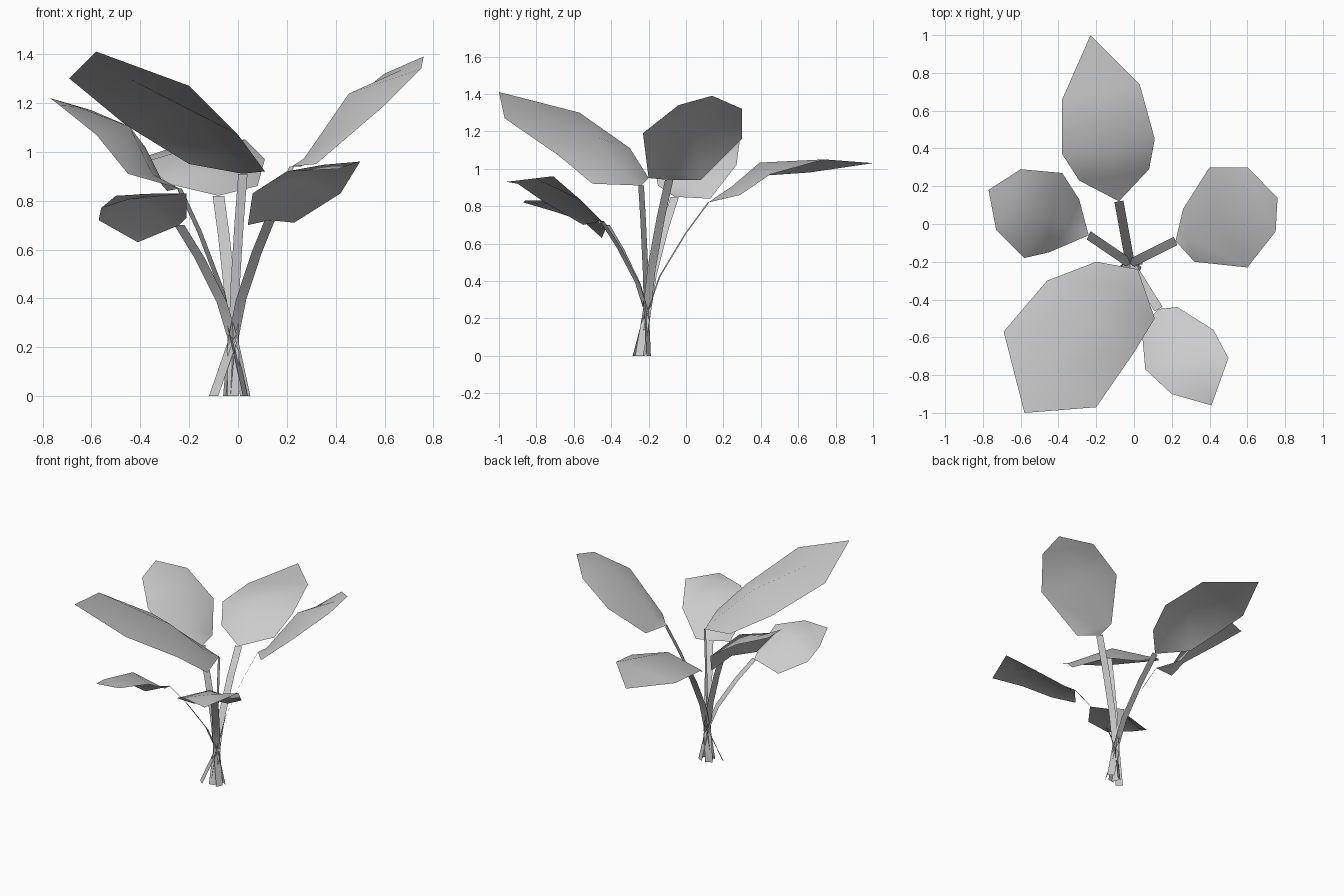
import bpy
from mathutils import Vector

cube = bpy.data.objects.get("Cube")
if cube:
    bpy.data.objects.remove(cube)


def make_material(name, colour):
    material = bpy.data.materials.new(name)
    material.use_nodes = True
    material.diffuse_color = colour
    material.node_tree.nodes["Principled BSDF"].inputs["Base Color"].default_value = colour
    return material


grey = make_material("plain grey", (0.6, 0.6, 0.6, 1))
ARCHES = (0.12, 0.14, 0.02)                   # midrib rise per unit of leaf width
CROSSING = Vector((-0.02, -0.21, 0.23))       # where all stems meet
STEM_HALF_WIDTH = 0.024


def add_mesh(name, points, faces):
    mesh = bpy.data.meshes.new(name)
    mesh.from_pydata(points, [], faces)
    mesh.materials.append(grey)
    for polygon in mesh.polygons:
        polygon.use_smooth = True
    obj = bpy.data.objects.new(name, mesh)
    bpy.context.collection.objects.link(obj)


def add_leaf(name, rim):
    """Eight rim points from base round to tip and back, raised along a midrib."""
    up = (rim[4] - rim[0]).cross(rim[6] - rim[2]).normalized()
    if up.z < 0:
        up.negate()
    midrib = []
    for i, arch in enumerate(ARCHES, 1):
        a, b = rim[i], rim[8 - i]
        midrib.append((a + b) / 2 + up * arch * (a - b).length)
    spine = [0, 8, 9, 10, 4]
    faces = []
    for i in range(4):
        for side in (range(5), [0, 7, 6, 5, 4]):
            corners = [spine[i], side[i], side[i + 1], spine[i + 1]]
            faces.append(list(dict.fromkeys(corners)))
    # Wind every face so that it looks upward
    points = rim + midrib
    for face in faces:
        a, b, c = (points[k] for k in face[:3])
        if (b - a).cross(c - a).dot(up) < 0:
            face.reverse()
    add_mesh(name, points, faces)


def add_stem(name, foot, top, heading):
    """Flat ribbon from the foot through the crossing, facing along the leaf."""
    rise = top - CROSSING
    path = [Vector((*foot, 0)), CROSSING]
    for t in (0.33, 0.72, 1.0):
        spread = t ** 1.4
        path.append(CROSSING + Vector((rise.x * spread, rise.y * spread, rise.z * t)))
    across = Vector((heading.y, -heading.x, 0)).normalized() * STEM_HALF_WIDTH
    points = [p + across * s for p in path for s in (-1, 1)]
    faces = [(i, i + 1, i + 3, i + 2) for i in range(0, len(points) - 2, 2)]
    add_mesh(name, points, faces)


def add_branch(side, foot, outline):
    rim = [Vector(p) for p in outline]
    add_leaf(side + "_leaf", rim)
    add_stem(side + "_stem", foot, rim[0], rim[4] - rim[0])


# Back leaf
add_branch("back", (-0.02, -0.26), [
    (-.08, .12, .82), (.08, .29, .86), (.11, .45, .97), (.03, .74, 1.05),
    (-.23, 1, 1.03), (-.38, .66, .98), (-.38, .37, .96), (-.29, .23, .87)])

# Upper leaf on the left side
add_branch("left", (-0.04, -0.24), [
    (.22, -.09, .94), (.32, -.2, .95), (.6, -.23, 1.19), (.75, -.04, 1.34),
    (.76, .14, 1.39), (.6, .3, 1.32), (.4, .3, 1.16), (.26, .08, .94)])

# Upper leaf on the right side
add_branch("right", (0.03, -0.25), [
    (-.24, -.06, .85), (-.45, -.15, .91), (-.58, -.18, 1.07), (-.73, -.03, 1.19),
    (-.77, .18, 1.22), (-.6, .29, 1.17), (-.38, .27, 1.02), (-.29, .13, .84)])

# Large leaf leaning forward
add_branch("large_front", (-0.1, -0.27), [
    (.02, -.24, .91), (.11, -.5, .92), (0, -.68, 1.07), (-.2, -.97, 1.27),
    (-.58, -1, 1.41), (-.69, -.57, 1.3), (-.46, -.3, 1.11), (-.2, -.2, .95)])

# Small leaf at the front left
add_branch("front_left", (-0.04, -0.2), [
    (.13, -.45, .72), (.23, -.44, .71), (.42, -.56, .83), (.5, -.71, .96),
    (.41, -.96, .93), (.2, -.9, .92), (.06, -.77, .83), (.04, -.55, .7)])

# Small leaf at the front right
add_branch("front_right", (0.03, -0.2), [
    (-.24, -.42, .7), (-.21, -.52, .73), (-.21, -.7, .83), (-.33, -.86, .83),
    (-.5, -.87, .82), (-.56, -.7, .77), (-.57, -.55, .72), (-.41, -.45, .63)])
